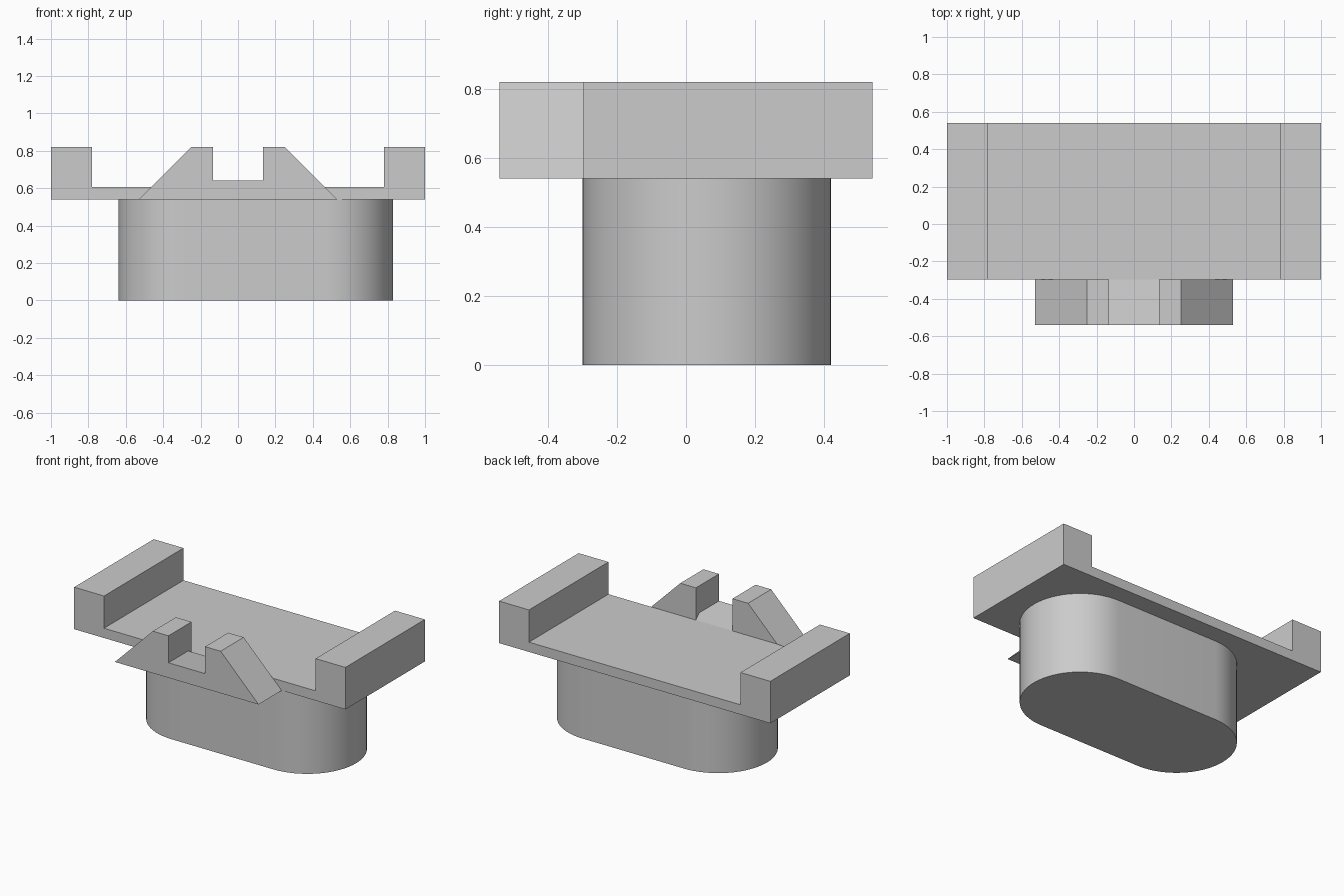
import bpy
import bmesh
import math

if "Cube" in bpy.data.objects:
    bpy.data.objects.remove(bpy.data.objects["Cube"], do_unlink=True)

grey = bpy.data.materials.new("light_grey")
grey.use_nodes = True
grey.diffuse_color = (0.6, 0.6, 0.6, 1)
grey.node_tree.nodes["Principled BSDF"].inputs["Base Color"].default_value = (0.6, 0.6, 0.6, 1)


def prism(points, offset):
    """Extrude a closed outline of 3D points along an offset."""
    bm = bmesh.new()
    face = bm.faces.new([bm.verts.new(p) for p in points])
    new = bmesh.ops.extrude_face_region(bm, geom=[face], use_keep_orig=True)["geom"]
    bmesh.ops.translate(bm, vec=offset, verts=[g for g in new if isinstance(g, bmesh.types.BMVert)])
    bmesh.ops.recalc_face_normals(bm, faces=bm.faces)
    return bm


def finish(bm, name):
    mesh = bpy.data.meshes.new(name)
    bm.to_mesh(mesh)
    bm.free()
    mesh.materials.append(grey)
    obj = bpy.data.objects.new(name, mesh)
    bpy.context.collection.objects.link(obj)
    return obj


def mirrored(half, y):
    """Complete a symmetric outline from its right-hand half."""
    full = half + [(-x, z) for x, z in reversed(half)]
    return [(x, y, z) for x, z in full]


BASE_TOP, TOP = 0.54, 0.82
FLOOR, NOTCH = 0.605, 0.64
FRONT, JOIN, BACK = -0.54, -0.297, 0.54

# Rounded stem: a slot-shaped outline with half circles at both ends
radius, centre_y, steps = 0.36, 0.06, 32
outline = []
for centre_x, start in ((0.47, -math.pi / 2), (-0.28, math.pi / 2)):
    for i in range(steps + 1):
        a = start + math.pi * i / steps
        outline.append((centre_x + radius * math.cos(a), centre_y + radius * math.sin(a), 0))
stem = finish(prism(outline, (0, 0, BASE_TOP)), "stem")
bpy.context.view_layer.objects.active = stem
stem.select_set(True)
bpy.ops.object.shade_smooth_by_angle(angle=math.radians(30))

# Channel plate with a raised rail at each end
rail = [(1, BASE_TOP), (1, TOP), (0.78, TOP), (0.78, FLOOR)]
finish(prism(mirrored(rail, JOIN), (0, BACK - JOIN, 0)), "channel_plate")

# Front bracket with sloping shoulders and a central notch
tooth = [(0.53, BASE_TOP), (0.25, TOP), (0.135, TOP), (0.135, NOTCH)]
bm = prism(mirrored(tooth, FRONT), (0, JOIN - FRONT, 0))

# Slope the back of the notch floor down to the plate
bmesh.ops.bisect_plane(bm, geom=bm.verts[:] + bm.edges[:] + bm.faces[:],
                       plane_co=(0, JOIN - 0.035, 0), plane_no=(0, 1, 0))
for v in bm.verts:
    if abs(v.co.z - NOTCH) < 0.001 and abs(v.co.y - JOIN) < 0.001:
        v.co.z = FLOOR
bmesh.ops.dissolve_limit(bm, angle_limit=0.01, verts=bm.verts, edges=bm.edges)
finish(bm, "notched_bracket")
